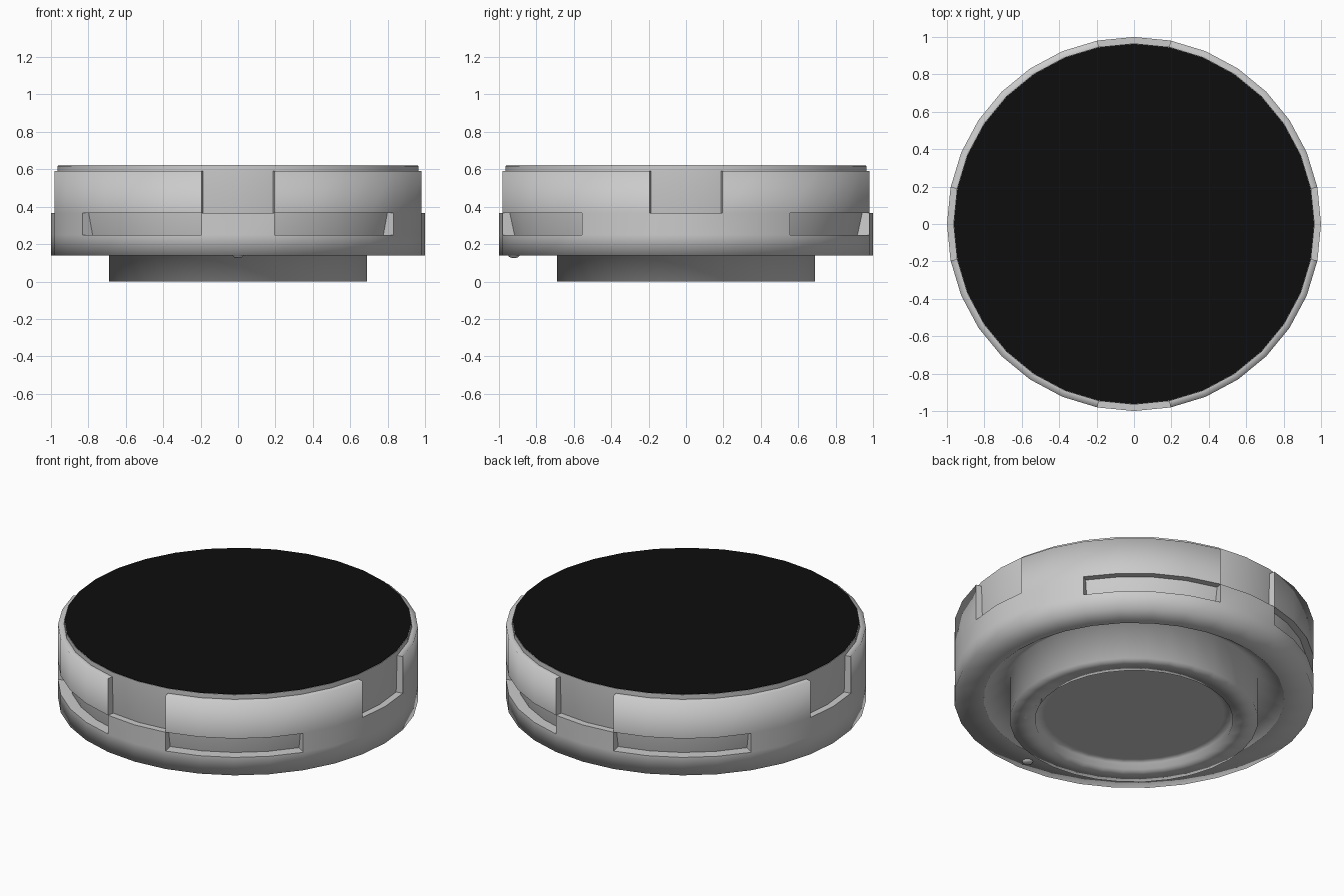
import bpy
import bmesh
import math

N = 32  # sides of every ring

cube = bpy.data.objects.get("Cube")
if cube:
    bpy.data.objects.remove(cube)


def material(name, value):
    mat = bpy.data.materials.new(name)
    mat.use_nodes = True
    colour = (value, value, value, 1)
    mat.diffuse_color = colour
    mat.node_tree.nodes["Principled BSDF"].inputs["Base Color"].default_value = colour
    return mat


grey = material("satin grey", 0.6)
black = material("glass black", 0.004)
pale = material("pale grey", 0.8)


def point(r, z, i):
    # index zero points to the front
    a = math.tau * i / N
    return (r * math.sin(a), -r * math.cos(a), z)


def finish(name, bm, mat, smooth=True):
    bmesh.ops.recalc_face_normals(bm, faces=bm.faces)
    for f in bm.faces:
        f.smooth = smooth
    mesh = bpy.data.meshes.new(name)
    bm.to_mesh(mesh)
    bm.free()
    mesh.materials.append(mat)
    obj = bpy.data.objects.new(name, mesh)
    bpy.context.collection.objects.link(obj)
    return obj


def lathe(name, profile, mat, sharp_angle=None):
    bm = bmesh.new()
    rings = []
    for r, z in profile:
        if r == 0:
            rings.append([bm.verts.new((0, 0, z))] * N)
        else:
            rings.append([bm.verts.new(point(r, z, i)) for i in range(N)])
    for a, b in zip(rings, rings[1:]):
        for i in range(N):
            j = (i + 1) % N
            corners = list(dict.fromkeys((a[i], a[j], b[j], b[i])))
            bm.faces.new(corners)
    if sharp_angle:
        bm.normal_update()
        for e in bm.edges:
            if len(e.link_faces) == 2 and e.calc_face_angle() > sharp_angle:
                e.smooth = False
    return finish(name, bm, mat)


# Outer shell: a ring of solid cells, left open at the notches and slots
def solid(band, i):
    if band == 1:
        return i % 16 not in (1, 2, 3, 4, 11, 12, 13, 14)
    if band == 2:
        return i % 8 not in (0, 7)
    return band == 0


levels = [(0.14, 0.836), (0.25, 0.935), (0.365, 0.96), (0.59, 0.966)]
bm = bmesh.new()
outer = [[bm.verts.new(point(1, z, i)) for i in range(N)] for z, r in levels]
inner = [[bm.verts.new(point(r, z, i)) for i in range(N)] for z, r in levels]
cut_edges = set()
for level in range(4):
    for i in range(N):
        j = (i + 1) % N
        if solid(level, i):
            bm.faces.new((outer[level][i], outer[level][j],
                          outer[level + 1][j], outer[level + 1][i]))
        # floors and ceilings of the openings
        if solid(level, i) != solid(level - 1, i):
            f = bm.faces.new((outer[level][i], outer[level][j],
                              inner[level][j], inner[level][i]))
            if level in (1, 2):
                cut_edges.update(f.edges)
        # side walls of the openings
        if solid(level, i) != solid(level, i - 1):
            f = bm.faces.new((outer[level][i], outer[level + 1][i],
                              inner[level + 1][i], inner[level][i]))
            cut_edges.update(f.edges)
for e in cut_edges:
    e.smooth = False
bmesh.ops.delete(bm, geom=[v for v in bm.verts if not v.link_faces], context="VERTS")
finish("outer_shell", bm, grey)

# Core wall behind the openings, rising to the top lip
lathe("inner_core", [(0.935, 0.25), (0.96, 0.365), (0.966, 0.59),
                     (0.966, 0.618), (0.95, 0.618)], grey, math.radians(40))

# Dark top plate
lathe("top_glass", [(0.963, 0.612), (0.963, 0.62), (0, 0.62)], black, math.radians(40))

# Undercut groove, foot and its shallow recess
lathe("foot", [(0.836, 0.14), (0.69, 0.24), (0.69, 0), (0.55, 0),
               (0.55, 0.04), (0.5, 0.04), (0, 0.04)], grey)

# Small curved port mark on the foot's underside
bm = bmesh.new()
pairs = []
for k in range(6):
    i = 4.6 + k * 0.45
    pairs.append((bm.verts.new(point(0.555, -0.001, i)),
                  bm.verts.new(point(0.61 - 0.007 * k, -0.001, i))))
for (a, b), (c, d) in zip(pairs, pairs[1:]):
    bm.faces.new((a, b, d, c))
port = finish("port_mark", bm, pale)
for poly in port.data.polygons:
    if poly.normal.z > 0:
        poly.flip()
port.location.z = 0.001

# Small button under the front edge
bpy.ops.mesh.primitive_uv_sphere_add(segments=16, ring_count=8, radius=0.03,
                                     location=(0, -0.92, 0.14))
button = bpy.context.object
button.name = "reset_button"
button.scale.z = 0.5
button.data.materials.append(grey)
bpy.ops.object.shade_smooth()
